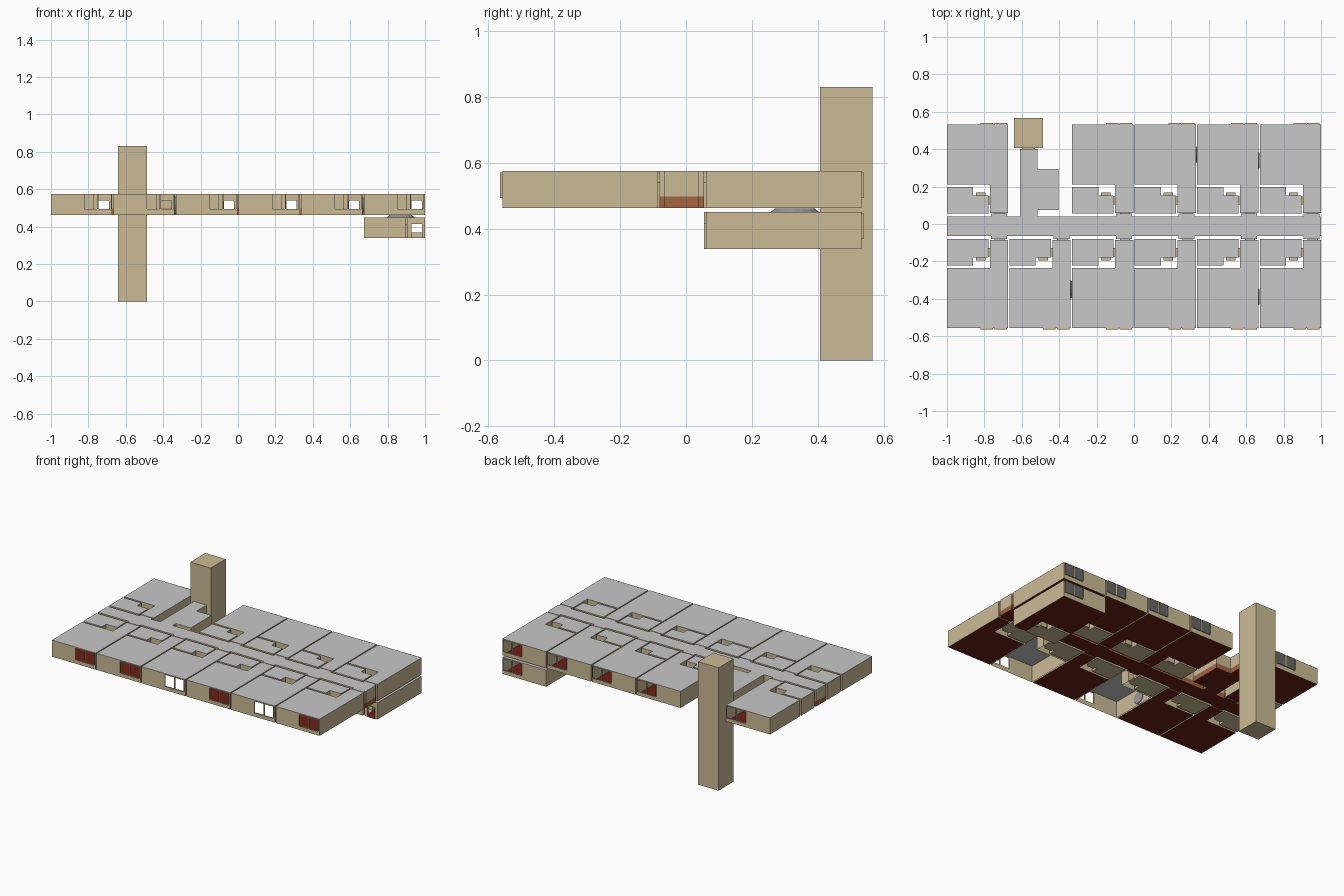
import bpy, bmesh, math
from mathutils import Matrix, Vector

if "Cube" in bpy.data.objects:
    bpy.data.objects.remove(bpy.data.objects["Cube"])


def material(name, rgb):
    m = bpy.data.materials.new(name)
    m.diffuse_color = (*rgb, 1)
    m.use_nodes = True
    m.node_tree.nodes["Principled BSDF"].inputs["Base Color"].default_value = m.diffuse_color
    return m


MATS = [material("tan wall", (0.60, 0.50, 0.305)),
        material("grey ceiling", (0.58, 0.58, 0.58)),
        material("dark red carpet", (0.15, 0.0135, 0.007)),
        material("brown wainscot", (0.37, 0.13, 0.055)),
        material("metal grey", (0.30, 0.31, 0.33))]
TAN, GREY, RED, BROWN, METAL = range(5)
Z0, H = 0.463, 0.112          # storey floor level and height
PITCH = 0.3345                # spacing of the guest rooms


def face(bm, pts, mat):
    f = bm.faces.new([bm.verts.new(p) for p in pts])
    f.material_index = mat


def wall(bm, p, q, holes=(), split=0):
    """Upright wall from p to q with rectangular holes (u0, u1, z0, z1)."""
    p, q = Vector(p), Vector(q)
    length = (q - p).length
    us = sorted({0, length, *[u for h in holes for u in h[:2]]})
    zs = sorted({0, H, split, *[z for h in holes for z in h[2:]]})
    for a, b in zip(us, us[1:]):
        for c, d in zip(zs, zs[1:]):
            u, z = (a + b) / 2, (c + d) / 2
            if any(h[0] < u < h[1] and h[2] < z < h[3] for h in holes):
                continue
            s, t = p.lerp(q, a / length), p.lerp(q, b / length)
            face(bm, [(*s, c), (*t, c), (*t, d), (*s, d)],
                 BROWN if z < split else TAN)


def shell(bm, outline, holes, floor, split=0):
    """Walls, flat ceiling and (optional) floor on a counter-clockwise plan."""
    for i, p in enumerate(outline):
        wall(bm, p, outline[(i + 1) % len(outline)], holes.get(i, ()), split)
    face(bm, [(*p, H) for p in outline], GREY)
    if floor is not None:
        face(bm, [(*p, 0) for p in reversed(outline)], floor)


def reveal(bm, a, b, mat=TAN):
    """Open rectangular sleeve between two four-point loops."""
    for i in range(4):
        j = (i + 1) % 4
        face(bm, [a[i], a[j], b[j], b[i]], mat)


def reveal_y(bm, x0, x1, z0, z1, y0, y1):
    loop = lambda y: [(x0, y, z0), (x0, y, z1), (x1, y, z1), (x1, y, z0)]
    reveal(bm, loop(y0), loop(y1))


def finish(bm, name, offset=(0, 0, 0), mirror=False):
    if mirror:
        bm.transform(Matrix.Translation((0, -0.025, 0)) @ Matrix.Scale(-1, 4, (0, 1, 0)))
        bmesh.ops.reverse_faces(bm, faces=bm.faces)
    bm.transform(Matrix.Translation(offset))
    bmesh.ops.remove_doubles(bm, verts=bm.verts, dist=1e-5)
    me = bpy.data.meshes.new(name)
    bm.to_mesh(me)
    bm.free()
    for m in MATS:
        me.materials.append(m)
    ob = bpy.data.objects.new(name, me)
    bpy.context.collection.objects.link(ob)
    return ob


def guest_room(label, x, z, mirror, floor):
    # main room with entry passage, two windows, two doors
    bm = bmesh.new()
    panes = [(0.18, 0.247, 0.03, 0.108), (0.253, 0.32, 0.03, 0.108)]
    plan = [(0, -.557), (.327, -.557), (.327, -.085), (.23, -.085), (.23, -.236), (0, -.236)]
    shell(bm, plan, {0: panes, 2: [(.017, .072, 0, .077)], 3: [(.043, .088, 0, .077)]},
          RED if floor else None)
    for w in panes:
        reveal_y(bm, *w, -.565, -.557)
    reveal_y(bm, .255, .31, 0, .077, -.085, -.08)
    finish(bm, "guest_room_" + label, (x, 0, z), mirror)

    # bathroom with its door sleeve and small service niche
    bm = bmesh.new()
    plan = [(0, -.223), (.14, -.223), (.14, -.178), (.222, -.178), (.222, -.08), (0, -.08)]
    shell(bm, plan, {3: [(.005, .05, 0, .077)]}, TAN)
    loop = lambda lx: [(lx, -.173, 0), (lx, -.173, .077), (lx, -.128, .077), (lx, -.128, 0)]
    reveal(bm, loop(.222), loop(.23))
    mat = Matrix.Translation((.18, -.186, .039)) @ Matrix.Diagonal((.05, .016, .076, 1))
    bmesh.ops.create_cube(bm, size=1, matrix=mat)
    finish(bm, "bathroom_" + label, (x, 0, z), mirror)


# front row of six, back row of five, one room a storey lower
for i in range(6):
    x = -1 + PITCH * i
    guest_room(f"front_{i + 1}", x, Z0, False, i not in (2, 4))
    if i != 1:
        guest_room(f"back_{i + 1}", x, Z0, True, True)
guest_room("lower", -1 + PITCH * 5, Z0 - 0.125, True, True)

# corridor with door recesses, joined to the lift lobby
plan, holes = [(-1, -.065)], {}
for i in range(6):
    a, b = -1 + PITCH * i + .235, -1 + PITCH * i + .32
    plan += [(a, -.065), (a, -.08), (b, -.08), (b, -.065)]
    holes[len(plan) - 3] = [(.02, .075, 0, .077)]
plan += [(1, -.065), (1, .04)]
for i in reversed(range(6)):
    a, b = -1 + PITCH * i + .235, -1 + PITCH * i + .32
    if i == 1:
        plan += [(-.515, .04), (-.515, .075), (-.405, .075), (-.405, .295),
                 (-.515, .295), (-.515, .4), (-.61, .4), (-.61, .04)]
        holes[len(plan) - 3] = [(.015, .08, 0, .09)]
    else:
        plan += [(b, .04), (b, .055), (a, .055), (a, .04)]
        holes[len(plan) - 3] = [(.01, .065, 0, .077)]
plan.append((-1, .04))
bm = bmesh.new()
shell(bm, plan, holes, RED, split=.034)
reveal_y(bm, -.595, -.53, 0, .09, .4, .406)
finish(bm, "corridor_and_lobby", (0, 0, Z0))

# lift shaft
bm = bmesh.new()
bmesh.ops.create_cube(bm, size=1, matrix=Matrix.Translation((-.564, .486, .415))
                      @ Matrix.Diagonal((.153, .16, .83, 1)))
finish(bm, "lift_shaft")

# round metal fittings showing in the gaps between rooms
FITTINGS = [(-.334, -.35, .515, .05, True), (.664, -.39, .515, .05, True),
            (.332, .37, .515, .05, True), (.664, .34, .515, .05, True),
            (.87, .33, .455, .075, False)]
for n, (x, y, z, r, upright) in enumerate(FITTINGS):
    bm = bmesh.new()
    bmesh.ops.create_cone(bm, cap_ends=True, segments=16, radius1=r, radius2=r * .8, depth=.012)
    if upright:
        bm.transform(Matrix.Rotation(math.pi / 2, 4, 'Y'))
    for f in bm.faces:
        f.material_index = METAL
    finish(bm, f"round_fitting_{n + 1}", (x, y, z))
